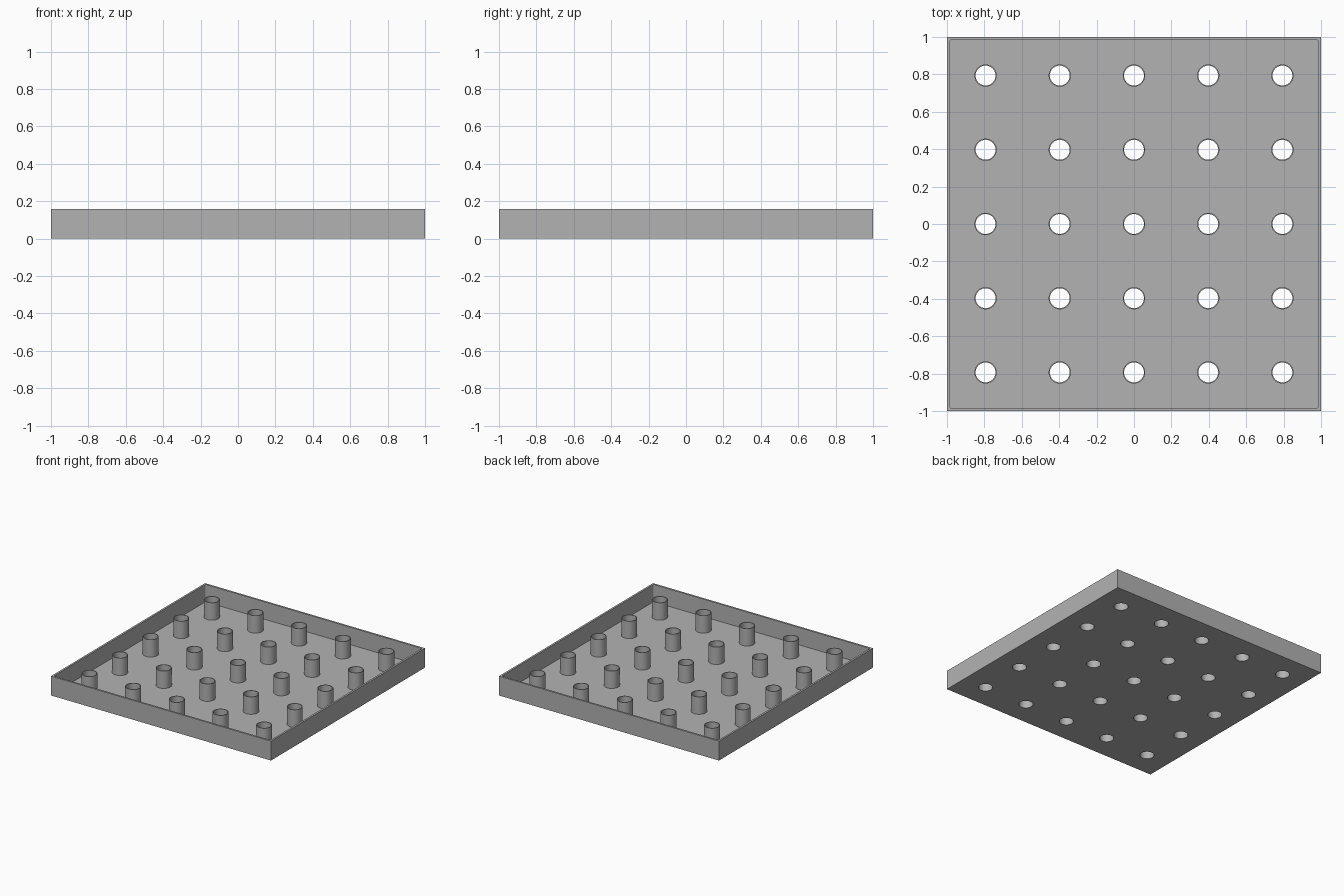
import bpy, bmesh
from math import radians
from mathutils import Matrix

default_cube = bpy.data.objects.get("Cube")
if default_cube:
    bpy.data.objects.remove(default_cube)

UNIT = 2 / 126                 # the tray is 126 thin-wall units wide
SIDE, HEIGHT, WALL = 2.0, 10 * UNIT, UNIT
PITCH = 25 * UNIT
OUTER_R, INNER_R = 3.75 * UNIT, 3.35 * UNIT
CENTRES = [(x * PITCH, y * PITCH) for x in range(-2, 3) for y in range(-2, 3)]

grey = bpy.data.materials.new("plain grey")
grey.use_nodes = True
colour = (0.448, 0.448, 0.448, 1)
grey.diffuse_color = colour
grey.node_tree.nodes["Principled BSDF"].inputs["Base Color"].default_value = colour


def add_object(name, bm):
    mesh = bpy.data.meshes.new(name)
    bm.to_mesh(mesh)
    bm.free()
    obj = bpy.data.objects.new(name, mesh)
    bpy.context.collection.objects.link(obj)
    mesh.materials.append(grey)
    return obj


def block(name, side, z0, z1, corner=0):
    bm = bmesh.new()
    bmesh.ops.create_cube(bm, size=1, matrix=Matrix.Translation((0, 0, (z0 + z1) / 2))
                          @ Matrix.Diagonal((side, side, z1 - z0, 1)))
    if corner:
        upright = [e for e in bm.edges
                   if abs(e.verts[0].co.z - e.verts[1].co.z) > (z1 - z0) / 2]
        bmesh.ops.bevel(bm, geom=upright, offset=corner, segments=4,
                        profile=0.5, affect='EDGES')
    return add_object(name, bm)


def peg_grid(name, radius, z0, z1):
    bm = bmesh.new()
    for x, y in CENTRES:
        bmesh.ops.create_cone(bm, cap_ends=True, segments=48, radius1=radius,
                              radius2=radius, depth=z1 - z0,
                              matrix=Matrix.Translation((x, y, (z0 + z1) / 2)))
    return add_object(name, bm)


def combine(target, tool, operation):
    mod = target.modifiers.new(operation.title(), 'BOOLEAN')
    mod.operation, mod.solver, mod.object = operation, 'EXACT', tool
    bpy.ops.object.select_all(action='DESELECT')
    bpy.context.view_layer.objects.active = target
    target.select_set(True)
    bpy.ops.object.modifier_apply(modifier=mod.name)
    bpy.data.objects.remove(tool)


# Open tray: hollow the block, leaving a thin floor and four walls
tray = block("tray_with_tubes", SIDE, 0, HEIGHT)
combine(tray, block("cavity", SIDE - 2 * WALL, WALL, HEIGHT * 2, UNIT / 2), 'DIFFERENCE')

# Upright tubes, rooted in the floor and bored right through it
combine(tray, peg_grid("tubes", OUTER_R, WALL / 2, HEIGHT), 'UNION')
combine(tray, peg_grid("bores", INNER_R, -HEIGHT, HEIGHT * 2), 'DIFFERENCE')

bpy.ops.object.shade_smooth_by_angle(angle=radians(30))
